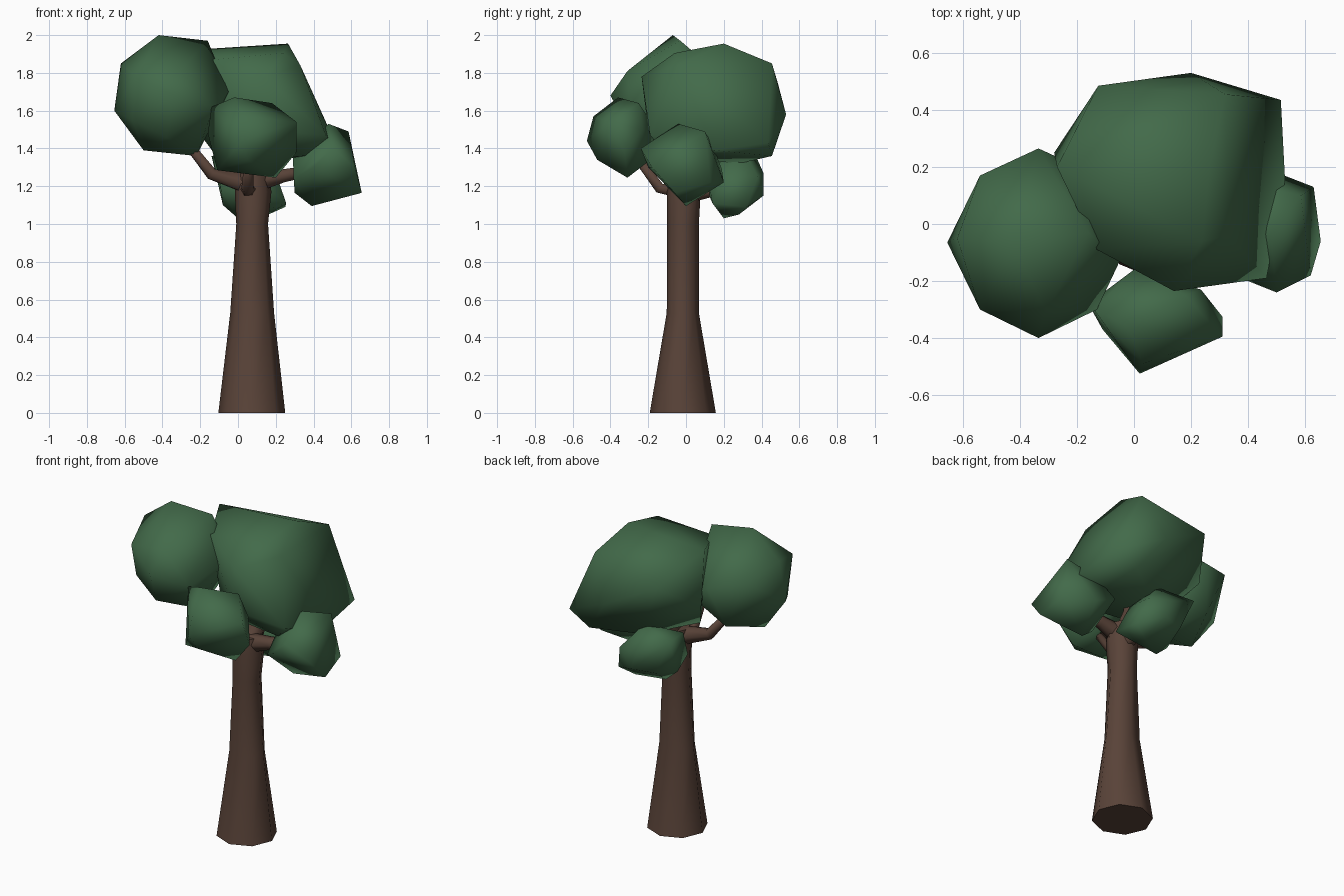
import bpy, bmesh, math
from mathutils import Vector


def material(name, color):
    m = bpy.data.materials.new(name)
    m.diffuse_color = (*color, 1)
    return m


BARK = material("bark", (0.1, 0.056, 0.04))
LEAF = material("leaf", (0.055, 0.145, 0.068))


def finish(name, bm, mat):
    bmesh.ops.recalc_face_normals(bm, faces=bm.faces)
    for f in bm.faces:
        f.smooth = True
    me = bpy.data.meshes.new(name)
    bm.to_mesh(me)
    bm.free()
    me.materials.append(mat)
    ob = bpy.data.objects.new(name, me)
    bpy.context.collection.objects.link(ob)
    return ob


def loft(bm, rings):
    loops = [[bm.verts.new(p) for p in r] for r in rings]
    n = len(loops[0])
    for a, b in zip(loops, loops[1:]):
        for i in range(n):
            j = (i + 1) % n
            bm.faces.new((a[i], a[j], b[j], b[i]))
    return loops


def branch(name, path):
    """Six-sided tapering tube through (x, y, z, radius) points."""
    pts = [Vector(p[:3]) for p in path]
    rings = []
    for i, p in enumerate(pts):
        d = pts[min(i + 1, len(pts) - 1)] - pts[max(i - 1, 0)]
        q = d.to_track_quat('Z', 'Y')
        r = path[i][3]
        rings.append([p + q @ Vector((r * math.cos(k * math.pi / 3),
                                      r * math.sin(k * math.pi / 3), 0)) for k in range(6)])
    bm = bmesh.new()
    loops = loft(bm, rings)
    bm.faces.new(loops[-1])
    finish(name, bm, BARK)


def foliage(name, points):
    """Chunky leaf clump: the convex hull of a few corners."""
    bm = bmesh.new()
    for p in points:
        bm.verts.new(p)
    bmesh.ops.convex_hull(bm, input=bm.verts)
    loose = [v for v in bm.verts if not v.link_faces]
    bmesh.ops.delete(bm, geom=loose, context='VERTS')
    finish(name, bm, LEAF)


# Trunk, eight-sided: z, centre x, centre y, radius x, radius y
sections = [(0, .073, -.017, .177, .175), (.53, .075, -.017, .116, .085),
            (1.0, .075, -.016, .084, .084), (1.17, .08, -.012, .097, .09),
            (1.27, .08, -.01, .085, .085)]
bm = bmesh.new()
rings = [[(cx + rx * math.cos(k * math.pi / 4), cy + ry * math.sin(k * math.pi / 4), z)
          for k in range(8)] for z, cx, cy, rx, ry in sections]
loops = loft(bm, rings)
for loop in (loops[0], loops[-1]):
    cap = bm.faces.new(loop)
    for e in cap.edges:
        e.smooth = False
finish("trunk", bm, BARK)

# Branches
branch("branch_left", [(.06, -.02, 1.21, .06), (-.14, -.04, 1.265, .035), (-.27, -.06, 1.43, .025)])
branch("branch_right", [(.09, -.02, 1.22, .06), (.24, -.02, 1.255, .04), (.42, -.02, 1.29, .03)])
branch("branch_front", [(.06, -.03, 1.18, .05), (.05, -.14, 1.19, .032), (.06, -.25, 1.34, .025)])
branch("branch_back", [(.08, 0, 1.15, .05), (.08, .12, 1.17, .035), (.08, .22, 1.2, .025)])
branch("branch_centre", [(.08, 0, 1.2, .07), (.09, .08, 1.32, .05), (.11, .13, 1.5, .035)])

# Leaf clumps
foliage("foliage_left", [
    (-.655, -.065, 1.6), (-.62, -.05, 1.85), (-.42, -.07, 2.0), (-.16, -.03, 1.97),
    (-.05, -.13, 1.7), (-.22, -.05, 1.36), (-.5, -.08, 1.39), (-.54, .17, 1.77),
    (-.335, .265, 1.72), (-.54, -.3, 1.78), (-.335, -.4, 1.68), (-.31, -.31, 1.81),
    (-.13, -.3, 1.62), (-.38, -.28, 1.46), (-.15, .18, 1.6), (-.4, .17, 1.46),
    (-.56, -.22, 1.55)])

foliage("foliage_main", [
    (-.27, .2, 1.92), (.265, .2, 1.955), (.32, .455, 1.85), (-.125, .485, 1.75),
    (.2, .53, 1.58), (.515, .435, 1.43), (.36, .455, 1.36), (.53, .15, 1.39),
    (.465, -.19, 1.47), (.14, -.235, 1.78), (.33, -.04, 1.84), (.24, -.06, 1.905),
    (-.13, -.09, 1.87), (-.1, 0, 1.34), (.1, .28, 1.32), (.35, -.1, 1.36),
    (-.28, .25, 1.58), (.1, -.2, 1.5)])

foliage("foliage_front", [
    (-.14, -.3, 1.62), (-.02, -.36, 1.67), (.18, -.25, 1.64), (.31, -.395, 1.54),
    (.31, -.325, 1.38), (.2, -.31, 1.245), (-.11, -.37, 1.285), (-.16, -.28, 1.48),
    (.02, -.525, 1.44), (.03, -.49, 1.57), (0, -.16, 1.5), (.05, -.47, 1.34),
    (.1, -.2, 1.33), (.235, -.23, 1.5)])

foliage("foliage_right", [
    (.48, -.04, 1.53), (.585, .1, 1.49), (.655, -.06, 1.165), (.62, -.18, 1.3),
    (.5, -.24, 1.4), (.39, 0, 1.095), (.295, -.13, 1.24), (.3, -.02, 1.165),
    (.29, 0, 1.37), (.45, .2, 1.22), (.63, .13, 1.22), (.4, -.2, 1.3),
    (.4, .14, 1.42), (.3, .19, 1.29)])

foliage("foliage_back", [
    (0, .2, 1.03), (.16, .28, 1.05), (.25, .32, 1.09), (.255, .14, 1.11),
    (.2, .2, 1.27), (-.08, .2, 1.1), (-.09, .11, 1.18), (.1, .41, 1.15),
    (.06, .41, 1.27), (-.04, .36, 1.14), (.08, .3, 1.4), (.05, .11, 1.28),
    (.2, .38, 1.25), (-.14, .37, 1.36), (-.12, .2, 1.36)])
